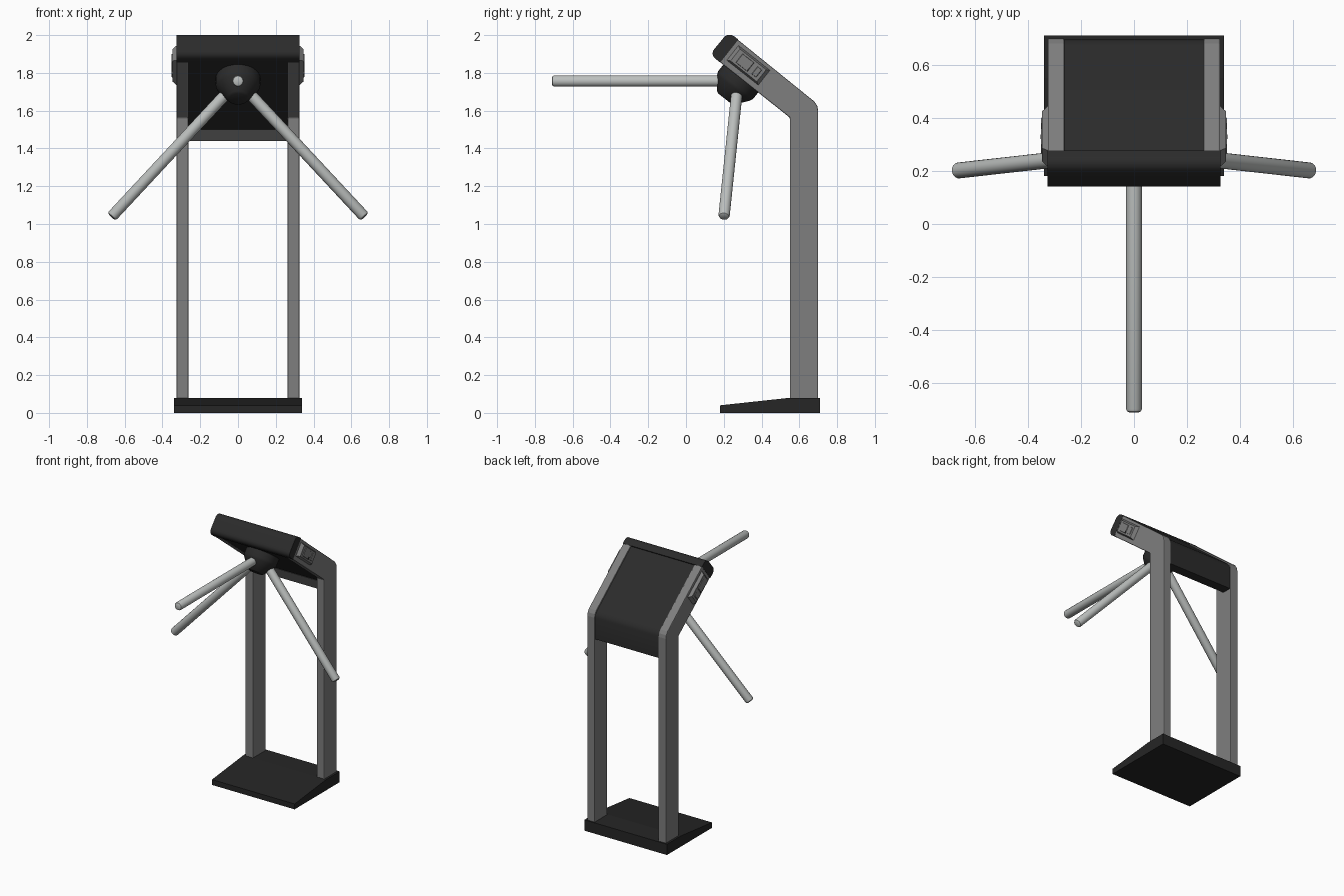
import bpy, bmesh, math
from mathutils import Vector, Matrix

if "Cube" in bpy.data.objects:
    bpy.data.objects.remove(bpy.data.objects["Cube"])


def material(name, r, g, b):
    m = bpy.data.materials.new(name)
    m.diffuse_color = (r, g, b, 1)
    m.use_nodes = True
    m.node_tree.nodes["Principled BSDF"].inputs["Base Color"].default_value = m.diffuse_color
    return m


BLACK = material("black plastic", 0.024, 0.024, 0.024)
BASE = material("black base", 0.019, 0.019, 0.019)
GREY = material("grey metal", 0.21, 0.21, 0.21)
STRIP = material("dark grey", 0.05, 0.05, 0.05)
STEEL = material("polished steel", 0.5, 0.52, 0.51)

# Tilted head frame: s runs up the slope, n is the height above its underside
SLOPE = Vector((0, -0.785, 0.62)).normalized()
UP = Vector((0, 0.62, 0.785)).normalized()
ORIGIN = Vector((0, 0.29, 1.77))


def head(s, n, x=0.0):
    return ORIGIN + SLOPE * s + UP * n + Vector((x, 0, 0))


def head_yz(s, n):
    p = head(s, n)
    return (p.y, p.z)


def finish(bm, name, mat, bevel=0, smooth=None):
    bmesh.ops.recalc_face_normals(bm, faces=bm.faces)
    me = bpy.data.meshes.new(name)
    bm.to_mesh(me)
    bm.free()
    me.materials.append(mat)
    ob = bpy.data.objects.new(name, me)
    bpy.context.collection.objects.link(ob)
    if bevel:
        mod = ob.modifiers.new("bevel", 'BEVEL')
        mod.width, mod.segments = bevel, 2
    if smooth:
        bpy.ops.object.select_all(action='DESELECT')
        ob.select_set(True)
        bpy.context.view_layer.objects.active = ob
        bpy.ops.object.shade_smooth_by_angle(angle=math.radians(smooth))
    return ob


def extrude(name, yz, x0, x1, mat, bevel=0, smooth=None):
    """Side profile in y, z pulled along x."""
    bm = bmesh.new()
    f = bm.faces.new([bm.verts.new((x0, y, z)) for y, z in yz])
    r = bmesh.ops.extrude_face_region(bm, geom=[f])
    verts = [v for v in r["geom"] if isinstance(v, bmesh.types.BMVert)]
    bmesh.ops.translate(bm, verts=verts, vec=(x1 - x0, 0, 0))
    return finish(bm, name, mat, bevel, smooth)


def lathe(name, profile, start, axis, mat, sides=32):
    """Profile of (radius, distance) turned around an axis, ends capped."""
    bm = bmesh.new()
    rot = axis.to_track_quat('Z', 'Y')
    rings = []
    for r, t in profile:
        rings.append([bm.verts.new(start + rot @ Vector((
            r * math.cos(i * math.tau / sides), r * math.sin(i * math.tau / sides), t)))
            for i in range(sides)])
    for a, b in zip(rings, rings[1:]):
        for i in range(sides):
            j = (i + 1) % sides
            bm.faces.new((a[i], a[j], b[j], b[i]))
    bm.faces.new(rings[0])
    bm.faces.new(rings[-1])
    return finish(bm, name, mat, 0, 35)


def head_frustum(name, s, n, hs, hn, x0, x1, inset, mat):
    """Block on the head side, narrowing outwards."""
    bm = bmesh.new()
    rings = []
    for x, k in ((x0, 0), (x1, inset)):
        rings.append([bm.verts.new(head(s + a * (hs - 1.8 * k), n + b * (hn - k), x))
                      for a, b in ((-1, -1), (1, -1), (1, 1), (-1, 1))])
    for i in range(4):
        j = (i + 1) % 4
        bm.faces.new((rings[0][i], rings[0][j], rings[1][j], rings[1][i]))
    bm.faces.new(rings[0])
    bm.faces.new(rings[1])
    return finish(bm, name, mat)


# Wedge foot plate
extrude("base", [(0.18, 0), (0.71, 0), (0.71, 0.08), (0.55, 0.08), (0.18, 0.04)],
        -0.34, 0.34, BASE)

# Bent side posts with card readers
post = [(0.55, 0.07), (0.70, 0.07), (0.70, 1.60), (0.695, 1.625), (0.68, 1.648),
        head_yz(0.15, 0.152), head_yz(0.15, 0), (0.55, 1.563)]
for side, word in ((-1, "left"), (1, "right")):
    extrude(word + "_post", post, side * 0.262, side * 0.325, GREY, 0.006)
    head_frustum(word + "_reader", 0.012, 0.08, 0.11, 0.052,
                 side * 0.32, side * 0.347, 0.012, GREY)
    head_frustum(word + "_reader_screen", 0.035, 0.08, 0.04, 0.03,
                 side * 0.345, side * 0.351, 0.002, GREY)
    head_frustum(word + "_reader_slot", -0.045, 0.08, 0.016, 0.026,
                 side * 0.345, side * 0.351, 0.002, GREY)
    head_frustum(word + "_reader_mark", -0.002, 0.06, 0.004, 0.008,
                 side * 0.35, side * 0.353, 0, BLACK)

# Cover between the posts
extrude("cover", [(0.695, 1.44), (0.695, 1.60), (0.688, 1.622), (0.672, 1.642),
                  head_yz(0.15, 0.144), head_yz(0.15, 0.002),
                  (0.55, 1.566), (0.63, 1.50), (0.63, 1.44)],
        -0.264, 0.264, BLACK, 0, 25)
extrude("cover_lip", [(0.624, 1.44), (0.631, 1.44), (0.631, 1.50), (0.624, 1.50)],
        -0.264, 0.264, STRIP)

# Rounded front cap across the full width
cap = [head_yz(0.138, -0.001), head_yz(0.138, 0.154)]
for cs, cn, r, a0 in ((0.165, 0.114, 0.04, 90), (0.172, 0.034, 0.035, 0)):
    for k in range(7):
        a = math.radians(a0 - 15 * k)
        cap.append(head_yz(cs + r * math.cos(a), cn + r * math.sin(a)))
extrude("front_cap", cap, -0.326, 0.326, BLACK, 0, 35)

# Hub and three arms spaced around its tilted axis
axis = -UP
lathe("hub", [(0.118, -0.02), (0.118, 0.045), (0.110, 0.062), (0.058, 0.130), (0.045, 0.136)],
      ORIGIN, axis, BLACK)
centre = Vector((0, 0.276, 1.757))
for k in range(3):
    direction = Matrix.Rotation(k * math.tau / 3, 3, axis) @ Vector((0, -1, 0))
    lathe("arm_%d" % (k + 1), [(0.03, 0.03), (0.03, 0.974), (0.026, 0.982), (0.018, 0.986)],
          centre, direction, STEEL, 24)
